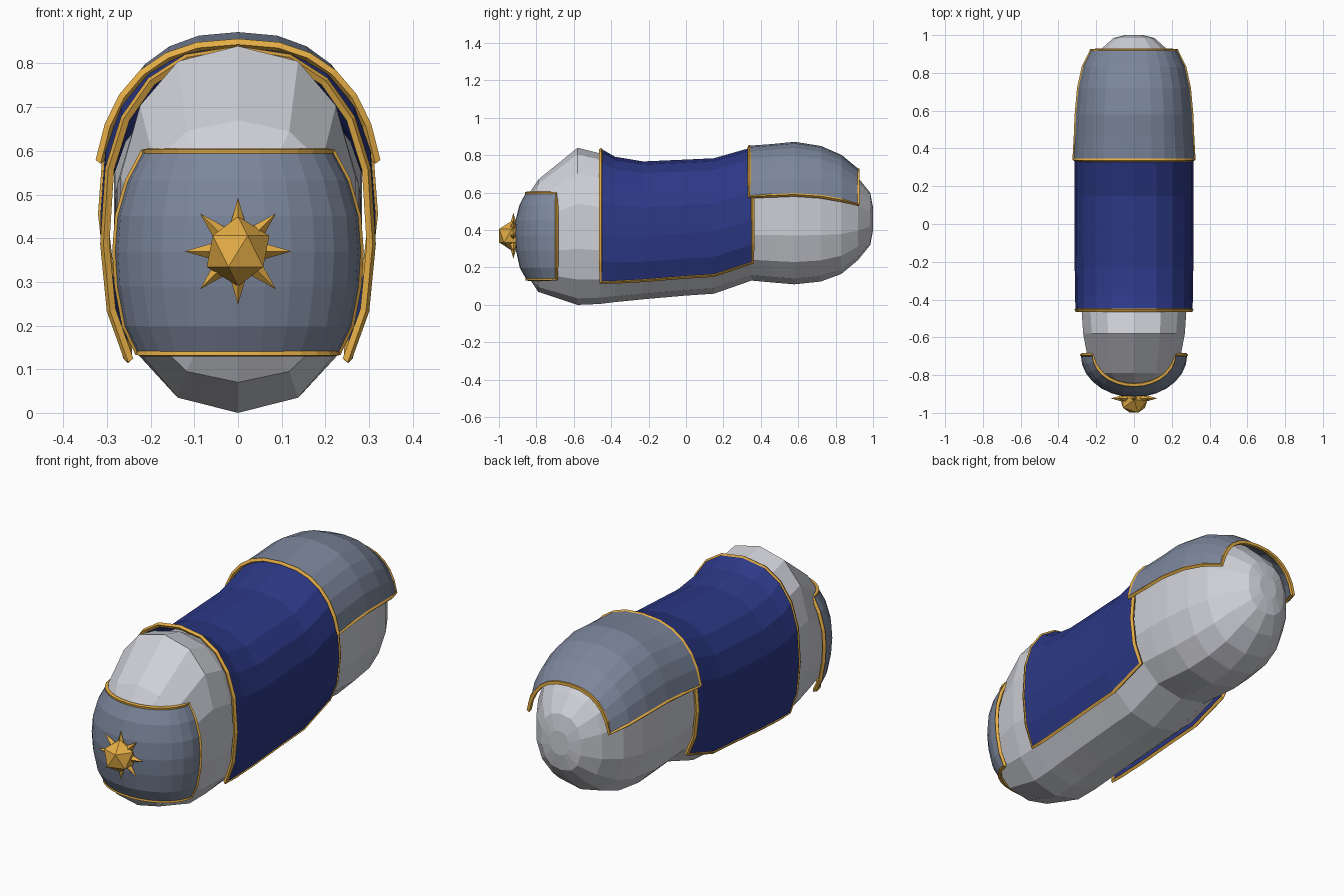
import bpy, bmesh
from math import sin, cos, pi, radians
from mathutils import Vector, Matrix

if "Cube" in bpy.data.objects:
    bpy.data.objects.remove(bpy.data.objects["Cube"])


def material(name, rgb):
    m = bpy.data.materials.new(name)
    m.diffuse_color = (*rgb, 1)
    m.use_nodes = True
    m.node_tree.nodes["Principled BSDF"].inputs["Base Color"].default_value = m.diffuse_color
    return m


PALE = material("pale_hide", (0.62, 0.63, 0.68))
STEEL = material("steel", (0.20, 0.24, 0.33))
BLUE = material("blue_cloth", (0.025, 0.04, 0.24))
GOLD = material("gold", (0.78, 0.42, 0.06))

# Body stations: y, bottom z, top z, half width
STATIONS = [
    (-0.88, 0.25, 0.50, 0.10), (-0.85, 0.16, 0.58, 0.16), (-0.79, 0.07, 0.67, 0.235),
    (-0.58, 0.00, 0.84, 0.275), (-0.46, 0.005, 0.81, 0.283), (-0.38, 0.015, 0.765, 0.285),
    (-0.23, 0.03, 0.74, 0.287), (0.0, 0.05, 0.75, 0.288), (0.15, 0.06, 0.757, 0.288),
    (0.35, 0.13, 0.815, 0.288), (0.46, 0.12, 0.83, 0.29), (0.58, 0.11, 0.845, 0.288),
    (0.72, 0.125, 0.82, 0.272), (0.83, 0.165, 0.765, 0.24), (0.92, 0.24, 0.68, 0.185),
    (0.985, 0.32, 0.60, 0.11), (1.0, 0.40, 0.52, 0.05)]


def section(y):
    """Body section at y, interpolated between stations."""
    for a, b in zip(STATIONS, STATIONS[1:]):
        if y <= b[0]:
            t = (y - a[0]) / (b[0] - a[0])
            return [p + (q - p) * t for p, q in zip(a, b)]
    return STATIONS[-1]


def ring_point(y, ang, off=0.0):
    """Point on the rounded section; angle 0 is the belly, pi the back."""
    _, zb, zt, w = section(y)
    spow = lambda v: (abs(v) ** 0.83) * (1 if v >= 0 else -1)
    return Vector((spow(sin(ang)) * (w + off), y,
                   (zb + zt) / 2 - spow(cos(ang)) * ((zt - zb) / 2 + off)))


def mesh_object(name, bm, mat):
    bmesh.ops.recalc_face_normals(bm, faces=bm.faces)
    me = bpy.data.meshes.new(name)
    bm.to_mesh(me)
    bm.free()
    me.materials.append(mat)
    ob = bpy.data.objects.new(name, me)
    bpy.context.collection.objects.link(ob)
    return ob


def loft(name, rows, mat, closed=False):
    bm = bmesh.new()
    vs = [[bm.verts.new(p) for p in row] for row in rows]
    n = len(rows[0])
    for a, b in zip(vs, vs[1:]):
        for i in range(n if closed else n - 1):
            j = (i + 1) % n
            bm.faces.new((a[i], a[j], b[j], b[i]))
    if closed:
        bm.faces.new(vs[0])
        bm.faces.new(vs[-1])
    return mesh_object(name, bm, mat)


def trim(name, rows, radius=0.011):
    """Gold beading round the edge of a plate grid."""
    edge = (rows[0] + [r[-1] for r in rows[1:-1]] + rows[-1][::-1]
            + [r[0] for r in rows[-2:0:-1]])
    cu = bpy.data.curves.new(name, 'CURVE')
    cu.dimensions = '3D'
    cu.bevel_depth = radius
    cu.bevel_resolution = 0
    sp = cu.splines.new('POLY')
    sp.points.add(len(edge) - 1)
    for p, co in zip(sp.points, edge):
        p.co = (*co, 1)
    sp.use_cyclic_u = True
    sp.use_smooth = False
    cu.materials.append(GOLD)
    ob = bpy.data.objects.new(name, cu)
    bpy.context.collection.objects.link(ob)
    bpy.ops.object.select_all(action='DESELECT')
    ob.select_set(True)
    bpy.context.view_layer.objects.active = ob
    bpy.ops.object.convert(target='MESH')


def plate(name, rows, mat):
    ob = loft(name, rows, mat)
    mod = ob.modifiers.new("thickness", 'SOLIDIFY')
    mod.thickness = 0.01
    mod.offset = 0
    trim(name + "_trim", rows)


# Barrel body
loft("body", [[ring_point(s[0], 2 * pi * i / 14) for i in range(14)]
              for s in STATIONS], PALE, closed=True)


def wrap(y_list, start, n):
    """Grid draped over the back; y_list holds (y, offset)."""
    a0 = radians(start)
    return [[ring_point(y, a0 + (2 * pi - 2 * a0) * i / n, off) for i in range(n + 1)]
            for y, off in y_list]


# Saddle cloth
plate("saddle_cloth", wrap([(y, 0.022) for y in
      (-0.455, -0.38, -0.23, 0.0, 0.15, 0.355)], 52, 14), BLUE)

# Rump armour, flaring at both ends
plate("rump_plate", wrap([(0.34, 0.034), (0.46, 0.025), (0.58, 0.022), (0.72, 0.025),
      (0.83, 0.032), (0.92, 0.042)], 103, 12), STEEL)

# Chest armour: z, half width, forward depth
CHEST = [(0.138, 0.225, 0.155), (0.20, 0.255, 0.19), (0.29, 0.272, 0.21), (0.37, 0.277, 0.218),
         (0.45, 0.271, 0.213), (0.53, 0.248, 0.193), (0.597, 0.212, 0.158)]
plate("chest_plate", [[Vector((w * sin(a), -0.694 - d * cos(a), z))
                       for a in [pi * (i / 14 - 0.5) for i in range(15)]]
                      for z, w, d in CHEST], STEEL)

# Star boss: faceted centre with eight spikes
bm = bmesh.new()
bmesh.ops.create_icosphere(bm, subdivisions=1, radius=0.08,
                           matrix=Matrix.Translation((0, -0.931, 0.37)))
for k in range(8):
    m = (Matrix.Translation((0, -0.923, 0.37)) @ Matrix.Rotation(k * pi / 4, 4, 'Y')
         @ Matrix.Translation((0, 0, 0.083)))
    bmesh.ops.create_cone(bm, cap_ends=True, segments=4, radius1=0.023, radius2=0,
                          depth=0.08, matrix=m)
mesh_object("star_boss", bm, GOLD)
